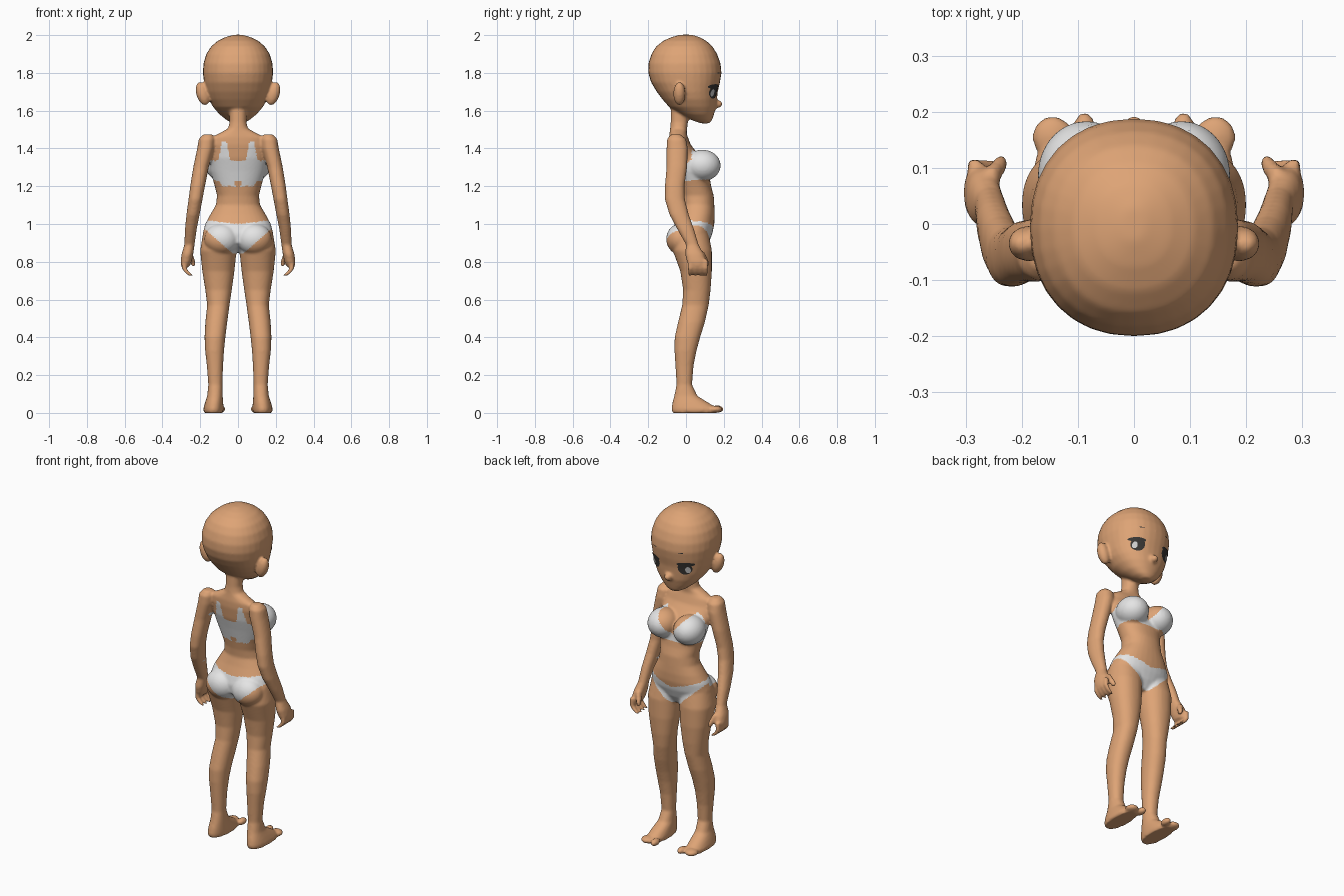
import bpy, bmesh, math
from mathutils import Vector, Matrix
from mathutils.bvhtree import BVHTree

if "Cube" in bpy.data.objects:
    bpy.data.objects.remove(bpy.data.objects["Cube"])


def material(name, col):
    m = bpy.data.materials.new(name)
    m.diffuse_color = (*col, 1)
    m.use_nodes = True
    m.node_tree.nodes["Principled BSDF"].inputs["Base Color"].default_value = m.diffuse_color
    return m


SKIN = material("skin", (0.73, 0.37, 0.18))
CLOTH = material("white cloth", (0.78, 0.78, 0.78))
DARK = material("dark eye", (0.04, 0.037, 0.034))
SHINE = material("eye white", (0.62, 0.62, 0.62))

bm = bmesh.new()


def loft(rings, s=1, n=32, power=2.2):
    """Stack of rounded rings: (z, centre x, half width, back y, front y)."""
    loops = []
    for z, cx, rx, yb, yf in rings:
        loop = []
        for i in range(n):
            a = 2 * math.pi * i / n
            c, d = math.cos(a), math.sin(a)
            px = math.copysign(abs(c) ** (2 / power), c) * rx
            py = math.copysign(abs(d) ** (2 / power), d) * (yf - yb) / 2
            loop.append(bm.verts.new((s * cx + px, (yb + yf) / 2 + py, z)))
        loops.append(loop)
    for a, b in zip(loops, loops[1:]):
        for i in range(n):
            j = (i + 1) % n
            bm.faces.new((a[i], a[j], b[j], b[i]))
    bm.faces.new(loops[0][::-1])
    bm.faces.new(loops[-1])


def blob(centre, radii, tilt=0):
    m = (Matrix.Translation(centre) @ Matrix.Rotation(tilt, 4, 'Y')
         @ Matrix.Diagonal((*radii, 1)))
    bmesh.ops.create_uvsphere(bm, u_segments=28, v_segments=18, radius=1, matrix=m)


# head, nose
loft([(1.533, 0, .025, .08, .125), (1.55, 0, .06, .03, .138), (1.58, 0, .098, -.03, .148),
      (1.62, 0, .132, -.09, .16), (1.66, 0, .156, -.125, .164), (1.70, 0, .17, -.155, .168),
      (1.75, 0, .18, -.185, .18), (1.80, 0, .186, -.2, .188), (1.85, 0, .183, -.199, .183),
      (1.90, 0, .168, -.183, .165), (1.94, 0, .142, -.158, .14), (1.97, 0, .107, -.12, .107),
      (1.99, 0, .065, -.075, .07), (2.002, 0, .02, -.03, .03)])
blob((0, .162, 1.635), (.022, .032, .022))

# torso and neck
loft([(.85, 0, .045, 0, .09), (.90, 0, .15, -.07, .12), (.95, 0, .187, -.075, .14),
      (1.0, 0, .174, -.06, .15), (1.05, 0, .147, -.04, .152), (1.1, 0, .117, -.025, .15),
      (1.15, 0, .111, -.03, .147), (1.2, 0, .123, -.04, .133), (1.28, 0, .147, -.06, .12),
      (1.35, 0, .152, -.08, .08), (1.42, 0, .15, -.09, .025), (1.46, 0, .14, -.09, .01),
      (1.48, 0, .10, -.087, .003), (1.505, 0, .053, -.084, .006), (1.54, 0, .044, -.081, .01),
      (1.62, 0, .046, -.08, .02)])

leg = [(.95, .09, .095, -.06, .12), (.86, .104, .0965, -.07, .137), (.75, .104, .085, -.03, .137),
       (.65, .103, .07, -.015, .13), (.57, .104, .059, -.02, .12), (.48, .115, .058, -.042, .10),
       (.40, .122, .055, -.06, .075), (.33, .124, .05, -.061, .056), (.25, .122, .043, -.056, .04),
       (.15, .12, .037, -.05, .032), (.09, .122, .041, -.062, .06), (.05, .127, .049, -.073, .125),
       (.02, .13, .054, -.077, .17), (0, .13, .05, -.073, .165)]
arm = [(1.475, .16, .025, -.08, -.03), (1.45, .165, .043, -.1, .0), (1.40, .171, .045, -.103, .01),
       (1.30, .196, .041, -.103, .006), (1.2, .214, .039, -.112, -.008), (1.13, .225, .037, -.112, -.006),
       (1.05, .238, .035, -.088, .015), (.97, .25, .031, -.045, .043), (.89, .257, .027, .0, .067),
       (.84, .268, .031, -.005, .095), (.80, .275, .029, .005, .106), (.775, .278, .022, .02, .1)]
for s in (1, -1):
    loft(leg[::-1], s)
    blob((s * .088, .165, .02), (.021, .035, .02))       # big toe
    blob((s * .145, .155, .019), (.037, .038, .019))     # other toes
    blob((s * .087, -.03, .92), (.092, .075, .082))      # seat
    blob((s * .085, .087, 1.31), (.087, .097, .083))     # chest
    loft(arm[::-1], s)
    for y in (.022, .05, .078, .103):                    # fingers
        loft([(.727, .25, .012, y - .011, y + .011), (.742, .268, .014, y - .013, y + .013),
              (.765, .285, .013, y - .013, y + .013), (.81, .284, .013, y - .013, y + .013)], s, 12)
    loft([(.775, .236, .011, .098, .122), (.80, .238, .013, .09, .122),
          (.85, .256, .014, .06, .1)], s, 12)            # thumb
    blob((s * .187, -.035, 1.69), (.034, .032, .064), s * .3)   # ear

# fuse the parts into one smooth skin
raw = bpy.data.meshes.new("parts")
bmesh.ops.recalc_face_normals(bm, faces=bm.faces)
bm.to_mesh(raw)
bm.free()
tmp = bpy.data.objects.new("parts", raw)
bpy.context.collection.objects.link(tmp)
r = tmp.modifiers.new("fuse", 'REMESH')
r.mode = 'VOXEL'
r.voxel_size = .0075
sm = tmp.modifiers.new("smooth", 'SMOOTH')
sm.factor = .5
sm.iterations = 5
bpy.context.view_layer.update()
mesh = bpy.data.meshes.new_from_object(tmp.evaluated_get(bpy.context.evaluated_depsgraph_get()))
bpy.data.objects.remove(tmp)
body = bpy.data.objects.new("body", mesh)
bpy.context.collection.objects.link(body)
mesh.materials.clear()
mesh.materials.append(SKIN)
mesh.materials.append(CLOTH)


def is_cloth(p):
    x, y, z = abs(p.x), p.y, p.z
    if 1.2 < z < 1.46:                                   # top
        if x > .15 and y < .015:
            return False
        if y > .03:
            top = 1.27 + x * 1.3 if x < .11 else 1.413 - (x - .11) * 1.2
            return 1.235 < z < top
        strap = z < 1.435 and abs(x - .073) < .012 + .02 * (1.435 - z) / .1
        return 1.23 < z < 1.335 or (strap and y < -.02)
    if .83 < z < 1.05 and x < .21:                       # briefs
        if y > .035:
            return .85 + max(0, x - .025) * .95 < z < .965 + .3 * x
        return .845 + max(0, x - .03) * .88 < z < 1.0 + .12 * x
    return False


for f in mesh.polygons:
    f.use_smooth = True
    f.material_index = 1 if is_cloth(f.center) else 0

# face details: thin plates laid on the head
tree = BVHTree.FromPolygons([v.co for v in mesh.vertices], [tuple(p.vertices) for p in mesh.polygons])


def plate(name, mat, cx, cz, rx, rz, lift, power=2.0, rows=6, n=28):
    b = bmesh.new()

    def put(x, z):
        hit, nor, _, _ = tree.ray_cast(Vector((x, 1, z)), Vector((0, -1, 0)))
        return b.verts.new(hit + nor * lift)
    mid = put(cx, cz)
    prev = None
    for k in range(1, rows + 1):
        ring = []
        for i in range(n):
            a = 2 * math.pi * i / n
            c, d = math.cos(a), math.sin(a)
            ring.append(put(cx + math.copysign(abs(c) ** (2 / power), c) * rx * k / rows,
                            cz + math.copysign(abs(d) ** (2 / power), d) * rz * k / rows))
        for i in range(n):
            j = (i + 1) % n
            b.faces.new((mid, ring[j], ring[i]) if prev is None
                        else (prev[i], prev[j], ring[j], ring[i]))
        prev = ring
    bmesh.ops.recalc_face_normals(b, faces=b.faces)
    if sum(f.normal.y for f in b.faces) < 0:
        bmesh.ops.reverse_faces(b, faces=b.faces)
    me = bpy.data.meshes.new(name)
    b.to_mesh(me)
    b.free()
    me.materials.append(mat)
    bpy.context.collection.objects.link(bpy.data.objects.new(name, me))


for s, side in ((1, "right"), (-1, "left")):
    plate("eye_" + side, DARK, s * .093, 1.702, .034, .038, .003)
    plate("lash_" + side, DARK, s * .098, 1.728, .042, .013, .0035)
    plate("eye_white_" + side, SHINE, s * .108, 1.695, .012, .02, .006)
    plate("brow_" + side, DARK, s * .085, 1.80, .014, .0025, .003, rows=2)
